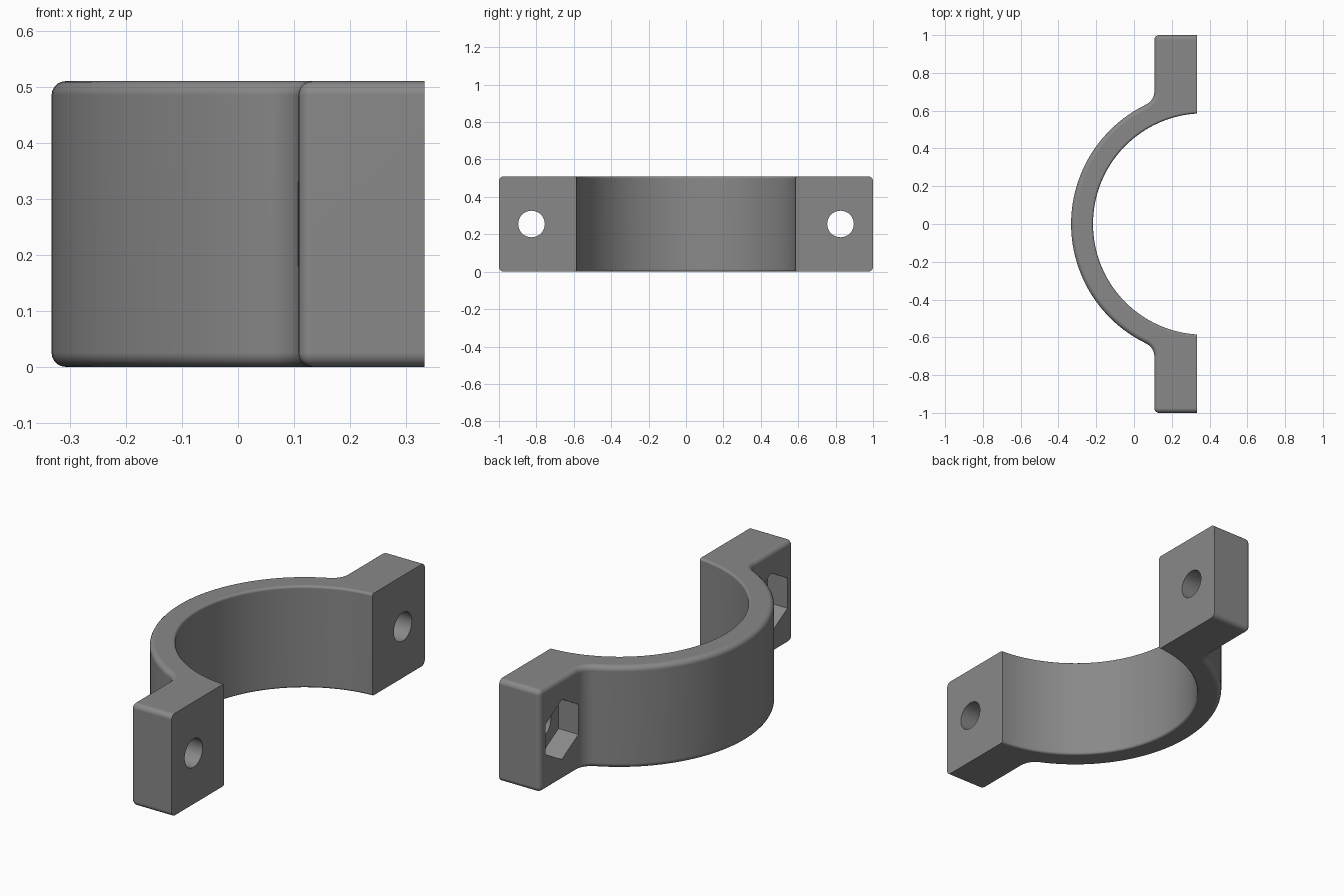
import bpy, bmesh, math
from mathutils import Matrix

if "Cube" in bpy.data.objects:
    bpy.data.objects.remove(bpy.data.objects["Cube"])

H = 0.51                      # clamp height
FACE_X, BACK_X = 0.333, 0.108  # mating face and back of the lugs
CX, R_IN, R_OUT = 0.369, 0.586, 0.702
R_FIL = 0.08                  # fillet between ring and lug
LUG_Y = 0.826                 # bolt position


def arc(cx, cy, r, a0, a1, n):
    return [(cx + r * math.cos(a0 + (a1 - a0) * i / n),
             cy + r * math.sin(a0 + (a1 - a0) * i / n)) for i in range(n + 1)]


# Outline of the half ring with both lugs
fx = BACK_X - R_FIL
fy = math.sqrt((R_OUT + R_FIL) ** 2 - (fx - CX) ** 2)
a_fil = math.atan2(fy, fx - CX)
upper_fillet = arc(fx, fy, R_FIL, 0, a_fil - math.pi, 10)
ring = arc(CX, 0, R_OUT, a_fil, 2 * math.pi - a_fil, 56)
lower_fillet = [(x, -y) for x, y in reversed(upper_fillet)]
outer = ([(FACE_X, 1), (BACK_X, 1)] + upper_fillet + ring[1:-1]
         + lower_fillet + [(BACK_X, -1), (FACE_X, -1)])
a_in = math.acos((FACE_X - CX) / R_IN)
inner = arc(CX, 0, R_IN, 2 * math.pi - a_in, a_in, 72)

bm = bmesh.new()
base = bm.faces.new([bm.verts.new((x, y, 0)) for x, y in outer + inner])
res = bmesh.ops.extrude_face_region(bm, geom=[base], use_keep_orig=True)
bmesh.ops.translate(bm, vec=(0, 0, H),
                    verts=[v for v in res["geom"] if isinstance(v, bmesh.types.BMVert)])
bmesh.ops.recalc_face_normals(bm, faces=bm.faces)


def on_bore(v):
    return abs(math.hypot(v.co.x - CX, v.co.y) - R_IN) < 1e-4


def on_face(v):
    return abs(v.co.x - FACE_X) < 1e-4


def flat(e):
    return abs(e.verts[0].co.z - e.verts[1].co.z) < 1e-4


# Larger rounding on the outside edges, small rounding on the bore rims
outer_edges = []
for e in bm.edges:
    a, b = e.verts
    if on_face(a) and on_face(b):
        continue
    if flat(e):
        if not (on_bore(a) and on_bore(b)):
            outer_edges.append(e)
    elif abs(a.co.x - BACK_X) < 1e-4 and abs(a.co.y) > 0.99:
        outer_edges.append(e)
bmesh.ops.bevel(bm, geom=outer_edges, offset=0.025, segments=5, profile=0.5,
                affect='EDGES', clamp_overlap=False)
bore_edges = [e for e in bm.edges if flat(e) and all(on_bore(v) for v in e.verts)
              and not all(on_face(v) for v in e.verts)]
bmesh.ops.bevel(bm, geom=bore_edges, offset=0.012, segments=4, profile=0.5,
                affect='EDGES', clamp_overlap=False)
bmesh.ops.recalc_face_normals(bm, faces=bm.faces)

mesh = bpy.data.meshes.new("clamp_half")
bm.to_mesh(mesh)
bm.free()
clamp = bpy.data.objects.new("clamp_half", mesh)
bpy.context.collection.objects.link(clamp)
grey = bpy.data.materials.new("grey")
grey.diffuse_color = (0.25, 0.25, 0.25, 1)
grey.use_nodes = True
grey.node_tree.nodes["Principled BSDF"].inputs["Base Color"].default_value = grey.diffuse_color
mesh.materials.append(grey)


def cutter(name, sides, r, x0, x1, y):
    """Prism along x with a corner pointing up or down."""
    b = bmesh.new()
    bmesh.ops.create_cone(b, cap_ends=True, segments=sides, radius1=r, radius2=r,
                          depth=x1 - x0)
    # line a corner up with z, whatever the primitive's starting angle
    b.verts.ensure_lookup_table()
    v = b.verts[0].co
    turn = Matrix.Rotation(-math.atan2(v.y, v.x), 4, 'Z')
    b.transform(Matrix.Translation(((x0 + x1) / 2, y, H / 2))
                @ Matrix.Rotation(math.pi / 2, 4, 'Y') @ turn)
    m = bpy.data.meshes.new(name)
    b.to_mesh(m)
    b.free()
    m.materials.append(grey)
    o = bpy.data.objects.new(name, m)
    bpy.context.collection.objects.link(o)
    return o


# Hexagonal nut pockets and bolt holes through the lugs
bpy.context.view_layer.objects.active = clamp
clamp.select_set(True)
for s in (-1, 1):
    for tool in (cutter("nut_pocket_cutter", 6, 0.15, 0.0, BACK_X + 0.11, s * LUG_Y),
                 cutter("bolt_hole_cutter", 40, 0.071, 0.0, 0.5, s * LUG_Y)):
        mod = clamp.modifiers.new("cut", 'BOOLEAN')
        mod.operation, mod.solver, mod.object = 'DIFFERENCE', 'EXACT', tool
        bpy.ops.object.modifier_apply(modifier=mod.name)
        bpy.data.objects.remove(tool)

# Smooth rounds, flat faces
bpy.ops.object.shade_smooth_by_angle(angle=math.radians(30))
wn = clamp.modifiers.new("weighted_normals", 'WEIGHTED_NORMAL')
wn.keep_sharp = True
